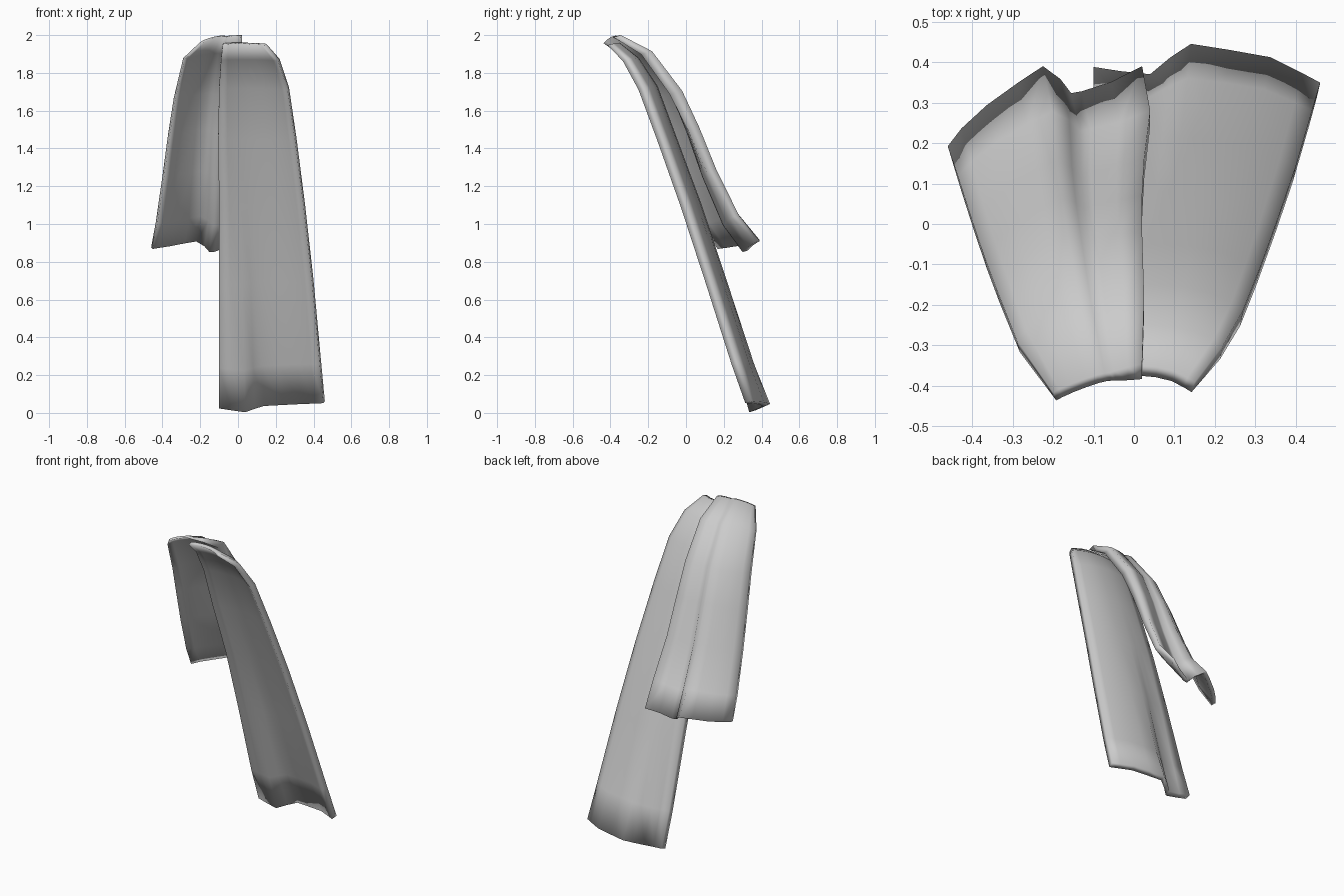
import bpy
import bmesh

if "Cube" in bpy.data.objects:
    bpy.data.objects.remove(bpy.data.objects["Cube"], do_unlink=True)

# One plain grey cloth colour
cloth = bpy.data.materials.new("grey_cloth")
cloth.use_nodes = True
GREY = (0.6, 0.6, 0.6, 1.0)
cloth.diffuse_color = GREY
cloth.node_tree.nodes["Principled BSDF"].inputs["Base Color"].default_value = GREY


def make_panel(name, rows, columns, lift, fold_start, top_round):
    """Hang a curved, padded cloth sheet.
    rows: z, outer edge x, outer edge y, inner edge x, bulge depth, thickness
    columns: position across, bulge at top, bulge at hem, hem height offset,
    thickness factor"""
    bm = bmesh.new()
    hem = rows[-1][0]
    n = len(columns)
    rings = []
    for i, (z, x_out, y_out, x_in, depth, thick) in enumerate(rows):
        # Folds grow towards the hem, the top edge is flatter
        f = min(1.0, max(0.0, (fold_start - z) / (fold_start - hem)))
        rounding = top_round if i == 0 else 1.0
        back, front = [], []
        for u, bulge_top, bulge_hem, hem_dz, padding in columns:
            bulge = bulge_top * (1 - f) + bulge_hem * f
            bulge = u + (bulge - u) * rounding
            dz = lift * bulge_top * (1 - f) + hem_dz * f
            x = x_out + (x_in - x_out) * u
            y = y_out + depth * bulge
            t = thick * (1 + (padding - 1) * (1 - f))
            back.append(bm.verts.new((x, y, z + dz)))
            # Inner face is slightly narrower at the outer edge
            inset = 0.008 * (1 - u) * (1 if x_in > x_out else -1)
            front.append(bm.verts.new((x + inset, y - t, z + dz - 0.3 * t)))
        rings.append(back + front[::-1])
    # Sides, then top and bottom rims
    for upper, lower in zip(rings, rings[1:]):
        for c in range(2 * n):
            d = (c + 1) % (2 * n)
            bm.faces.new((upper[c], upper[d], lower[d], lower[c]))
    for ring in (rings[0], rings[-1]):
        for c in range(n - 1):
            bm.faces.new((ring[c], ring[c + 1], ring[-2 - c], ring[-1 - c]))
    bmesh.ops.recalc_face_normals(bm, faces=bm.faces)
    for face in bm.faces:
        face.smooth = True
    mesh = bpy.data.meshes.new(name)
    bm.to_mesh(mesh)
    bm.free()
    mesh.materials.append(cloth)
    panel = bpy.data.objects.new(name, mesh)
    bpy.context.collection.objects.link(panel)


# Long tail, hanging to the floor
make_panel(
    "long_cloth_tail",
    rows=[
        (1.95, 0.15, -0.415, -0.08, 0.065, 0.025),
        (1.87, 0.22, -0.33, -0.09, 0.08, 0.035),
        (1.72, 0.27, -0.25, -0.10, 0.10, 0.04),
        (1.45, 0.31, -0.15, -0.105, 0.10, 0.04),
        (1.10, 0.355, -0.03, -0.10, 0.11, 0.04),
        (0.70, 0.40, 0.10, -0.10, 0.115, 0.04),
        (0.27, 0.44, 0.235, -0.10, 0.125, 0.04),
        (0.062, 0.46, 0.295, -0.10, 0.15, 0.035),
    ],
    columns=[
        (0.0, 0.38, 0.36, 0.0, 1.0),
        (0.08, 0.55, 0.52, -0.002, 1.0),
        (0.22, 0.80, 0.78, -0.005, 1.0),
        (0.40, 0.95, 0.90, -0.01, 1.0),
        (0.57, 1.0, 1.0, -0.015, 1.0),
        (0.66, 1.0, 0.78, -0.03, 1.0),
        (0.75, 0.98, 0.50, -0.048, 1.0),
        (0.88, 0.92, 0.55, -0.038, 1.0),
        (1.0, 0.80, 0.62, -0.028, 1.0),
    ],
    lift=0.01, fold_start=0.95, top_round=1.0)

# Short tail, overlapping behind the long one
make_panel(
    "short_cloth_tail",
    rows=[
        (1.955, -0.20, -0.42, 0.02, 0.075, 0.02),
        (1.87, -0.29, -0.31, 0.025, 0.13, 0.03),
        (1.66, -0.34, -0.19, 0.02, 0.17, 0.035),
        (1.47, -0.37, -0.11, 0.02, 0.18, 0.035),
        (1.25, -0.40, -0.02, 0.025, 0.18, 0.035),
        (1.01, -0.435, 0.09, 0.04, 0.19, 0.035),
        (0.875, -0.46, 0.16, 0.02, 0.23, 0.025),
    ],
    columns=[
        (0.0, 0.18, 0.14, 0.0, 1.0),
        (0.07, 0.38, 0.33, 0.006, 1.0),
        (0.20, 0.63, 0.58, 0.015, 1.0),
        (0.36, 0.84, 0.82, 0.03, 1.0),
        (0.49, 0.95, 1.0, 0.04, 1.0),
        (0.58, 0.94, 0.86, 0.015, 1.0),
        (0.635, 0.87, 0.71, -0.015, 1.0),
        (0.69, 0.93, 0.73, -0.015, 1.2),
        (0.84, 0.98, 0.83, 0.01, 1.6),
        (1.0, 1.0, 1.0, 0.035, 1.9),
    ],
    lift=0.045, fold_start=1.7, top_round=0.3)
